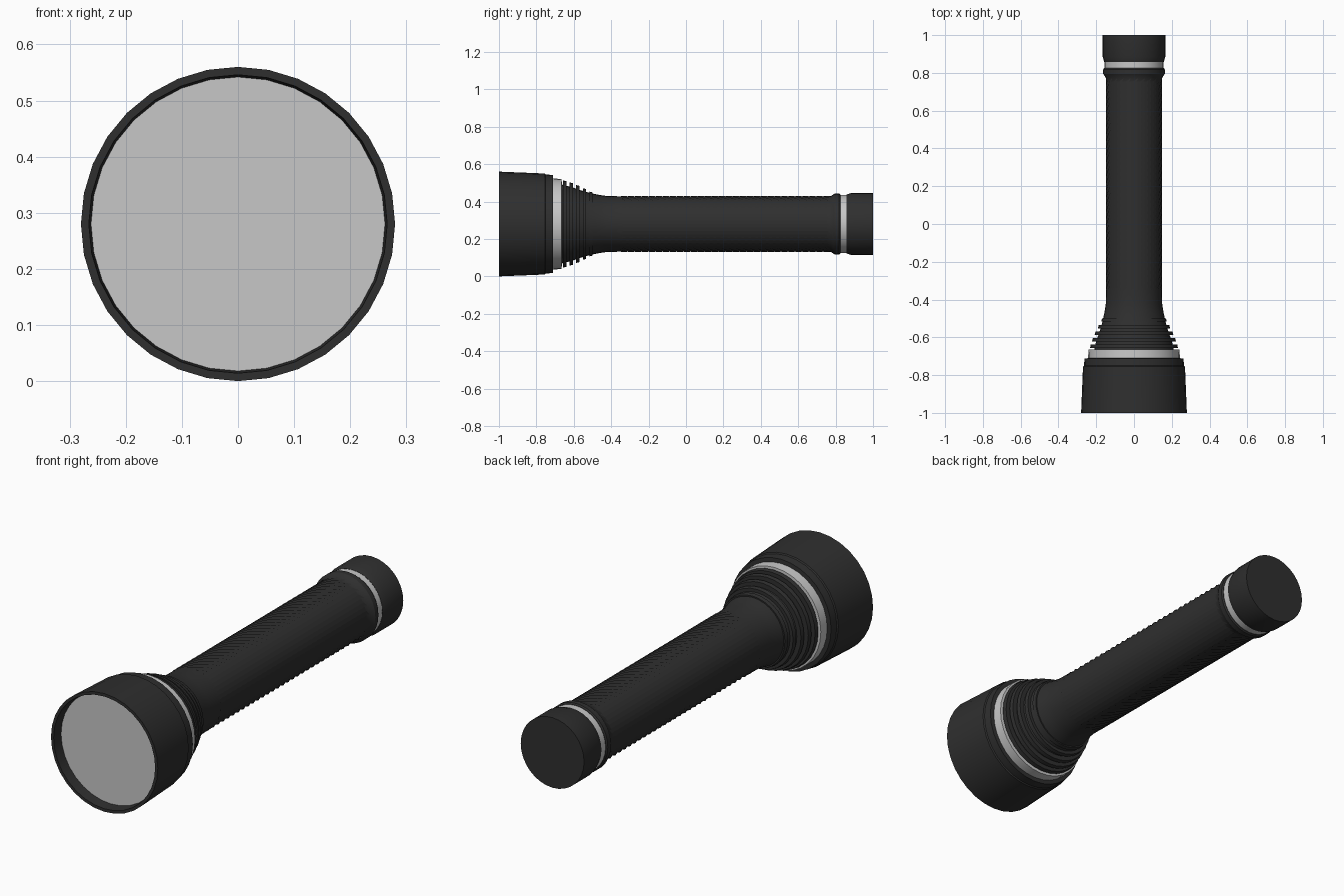
import bpy
import bmesh
import math

cube = bpy.data.objects.get("Cube")
if cube:
    bpy.data.objects.remove(cube, do_unlink=True)

AXIS_Z = 0.28


def material(name, rgb):
    m = bpy.data.materials.new(name)
    m.use_nodes = True
    m.diffuse_color = (*rgb, 1)
    m.node_tree.nodes["Principled BSDF"].inputs["Base Color"].default_value = (*rgb, 1)
    return m


black = material("matte black", (0.028, 0.028, 0.028))
silver = material("silver grey", (0.57, 0.57, 0.57))


def lathe(name, profile, mat, sides=32, bump=None, cap_start=False, cap_end=False, smooth=True):
    """Turn (y, radius) points around the lengthwise axis."""
    bm = bmesh.new()
    rings = []
    for i, (y, r) in enumerate(profile):
        ring = []
        for j in range(sides):
            a = math.tau * j / sides
            rr = r + (bump(i, j) if bump else 0)
            ring.append(bm.verts.new((rr * math.sin(a), y, AXIS_Z + rr * math.cos(a))))
        rings.append(ring)
    for p, q in zip(rings, rings[1:]):
        for j in range(sides):
            k = (j + 1) % sides
            bm.faces.new((p[j], p[k], q[k], q[j]))
    if cap_start:
        bm.faces.new(rings[0][::-1])
    if cap_end:
        bm.faces.new(rings[-1])
    bm.normal_update()
    mesh = bpy.data.meshes.new(name)
    bm.to_mesh(mesh)
    bm.free()
    mesh.materials.append(mat)
    obj = bpy.data.objects.new(name, mesh)
    bpy.context.collection.objects.link(obj)
    if smooth:
        bpy.ops.object.select_all(action="DESELECT")
        obj.select_set(True)
        bpy.context.view_layer.objects.active = obj
        bpy.ops.object.shade_smooth_by_angle(angle=math.radians(30))
    return obj


# Head with its open rim and stepped rear edge
lathe("head", [(-0.95, 0.262), (-1, 0.266), (-1, 0.28), (-0.755, 0.27), (-0.75, 0.265),
               (-0.712, 0.262), (-0.71, 0.235)], black)

# Recessed lens, facing forward
lathe("lens", [(-0.95, 0.264), (-0.945, 0.264)], silver, cap_start=True, cap_end=True)

# Silver band behind the head
lathe("head_band", [(-0.712, 0.23), (-0.71, 0.243), (-0.665, 0.241), (-0.663, 0.2)], silver)

# Flared neck
lathe("neck", [(-0.67, 0.212), (-0.62, 0.2), (-0.58, 0.186), (-0.54, 0.173), (-0.5, 0.163),
               (-0.46, 0.155), (-0.42, 0.149), (-0.34, 0.148)], black)

# Cooling fins around the neck
for i, r in enumerate((0.233, 0.222, 0.208, 0.191, 0.173)):
    y = -0.648 + 0.035 * i
    lathe("cooling_fin_%d" % (i + 1),
          [(y - 0.009, r - 0.045), (y - 0.009, r), (y + 0.009, r - 0.004), (y + 0.009, r - 0.045)],
          black)

# Knurled grip with staggered raised points
STEPS = 60
grip = [(-0.35 + 1.12 * i / STEPS, 0.1435) for i in range(STEPS + 1)]
lathe("knurled_grip", grip, black, sides=48,
      bump=lambda i, j: 0.006 if (i + j) % 2 else 0, smooth=False)

# Rear collar, silver band and tail cap
lathe("rear_collar", [(0.755, 0.147), (0.775, 0.15), (0.795, 0.163), (0.818, 0.163),
                      (0.825, 0.158), (0.825, 0.14)], black)
lathe("tail_band", [(0.823, 0.14), (0.825, 0.156), (0.857, 0.156), (0.859, 0.14)], silver)
lathe("tail_cap", [(0.857, 0.14), (0.857, 0.157), (0.885, 0.166), (1, 0.166)], black, cap_end=True)
